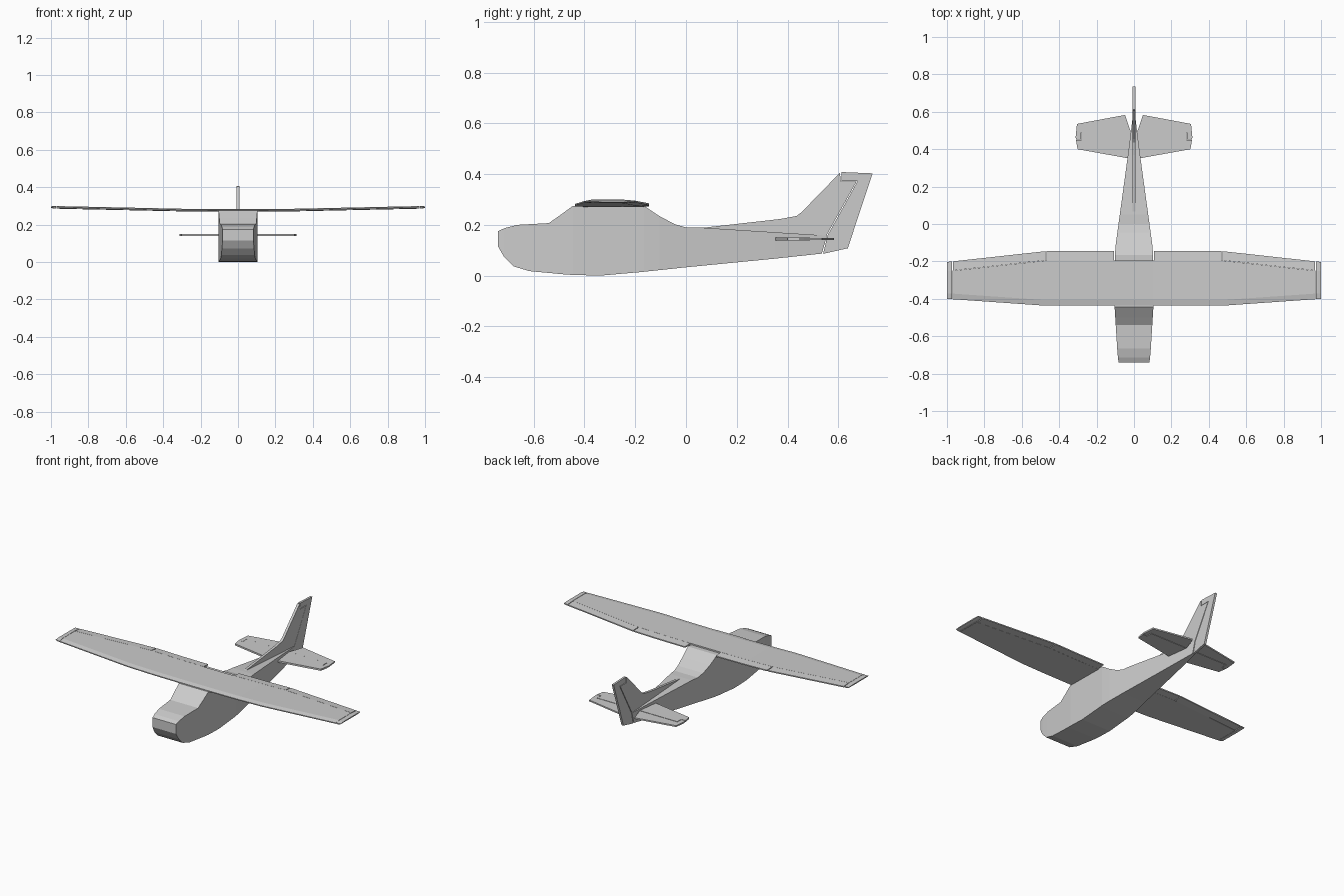
import bpy, bmesh

if "Cube" in bpy.data.objects:
    bpy.data.objects.remove(bpy.data.objects["Cube"])


def loft(name, loops, mirror=False):
    """Skin a list of equal-length point loops into a closed solid."""
    bm = bmesh.new()
    rows = [[bm.verts.new(p) for p in loop] for loop in loops]
    n = len(rows[0])
    for a, b in zip(rows, rows[1:]):
        for i in range(n):
            j = (i + 1) % n
            bm.faces.new((a[i], a[j], b[j], b[i]))
    bm.faces.new(rows[0])
    bm.faces.new(rows[-1])
    bmesh.ops.recalc_face_normals(bm, faces=bm.faces)
    mesh = bpy.data.meshes.new(name)
    bm.to_mesh(mesh)
    bm.free()
    ob = bpy.data.objects.new(name, mesh)
    bpy.context.collection.objects.link(ob)
    if mirror:
        ob.modifiers.new("mirror", 'MIRROR')
    return ob


def lerp(table, t):
    """Piecewise linear lookup in a list of (t, value)."""
    for (t0, v0), (t1, v1) in zip(table, table[1:]):
        if t <= t1:
            return v0 + (v1 - v0) * (t - t0) / (t1 - t0)
    return table[-1][1]


# Fuselage: boxy body from top line, belly line and half width
top = [(-.74, .175), (-.715, .187), (-.665, .2), (-.54, .207), (-.5, .235),
       (-.445, .275), (-.165, .275), (-.105, .235), (-.045, .203), (0, .19),
       (.05, .19), (.555, .158)]
belly = [(-.74, .115), (-.716, .073), (-.68, .037), (-.617, .018), (-.467, .004),
         (-.34, 0), (-.18, .014), (0, .033), (.555, .087)]
half = [(-.74, .082), (-.715, .086), (-.665, .09), (-.44, .104), (-.14, .102),
        (.35, .035), (.555, .009)]
ys = sorted({y for y, _ in top + belly} | {.35})
loops = []
for y in ys:
    w, t, b = lerp(half, y), lerp(top, y), lerp(belly, y)
    yt = yb = y
    if y == .555:
        yb = .535
    loops.append([(-w, yb, b), (w, yb, b), (w, yt, t), (-w, yt, t)])
loft("fuselage", loops)

# Wing outline as functions of span
LE = [(0, -.437), (.47, -.437), (1, -.4)]
TE = [(0, -.145), (.47, -.145), (.97, -.2), (1, -.203)]
ZB = [(0, .269), (.3, .271), (1, .286)]
CH = .05


def wing_loop(x, full=False):
    a = abs(x)
    le, te, z = lerp(LE, a), lerp(TE, a), lerp(ZB, a)
    h = te - CH
    pts = [(x, le, z + .002), (x, le, z + .008), (x, le + .03, z + .014),
           (x, h, z + .014)]
    if full:
        pts += [(x, te, z + .01), (x, te, z + .003)]
    return pts + [(x, h, z)]


def flap_loop(x):
    te, z = lerp(TE, x), lerp(ZB, x)
    h = te - CH + .001
    return [(x, h, z), (x, h, z + .014), (x, te, z + .01), (x, te, z + .003)]


spans = [.1, .3, .47, .97]
loft("wing", [wing_loop(x) for x in [-s for s in reversed(spans)] + spans])
loft("flap", [flap_loop(x) for x in (.108, .3, .468)], True)
loft("aileron", [flap_loop(x) for x in (.473, .968)], True)

# Wing tips: full chord, thinning outward
end = [(1.0, y, .294 + (z - .293) * .5) for _, y, z in wing_loop(1.0, True)]
loft("wing_tip", [wing_loop(.972, True), wing_loop(.985, True), end], True)


def plate(name, pts, z0, z1, mirror=False):
    """Horizontal plate from an xy outline."""
    loft(name, [[(x, y, z) for x, y in pts] for z in (z0, z1)], mirror)


def upright(name, pts, w):
    """Vertical plate from a yz outline."""
    loft(name, [[(x, y, z) for y, z in pts] for x in (-w, w)])


# Tailplane and elevators
stab = [(.31, .448), (.302, .40), (.035, .352)]
stab = [(.28, .488)] + [(.28, .449)] + stab + [(-x, y) for x, y in reversed(stab)] \
    + [(-.28, .449), (-.28, .488)]
plate("tailplane", stab, .139, .15)
plate("elevator", [(.016, .49), (.283, .49), (.283, .451), (.31, .451), (.312, .465),
                   (.305, .535), (.048, .583), (.03, .53)], .14, .149, True)

# Fin with dorsal fillet, and rudder
upright("fin", [(.06, .188), (.37, .223), (.435, .235), (.455, .25), (.606, .405),
                (.61, .37), (.671, .37), (.553, .158), (.535, .09), (.4, .14)], .008)
upright("rudder", [(.612, .408), (.735, .403), (.637, .108), (.54, .086),
                   (.557, .158), (.676, .373), (.613, .373)], .007)
